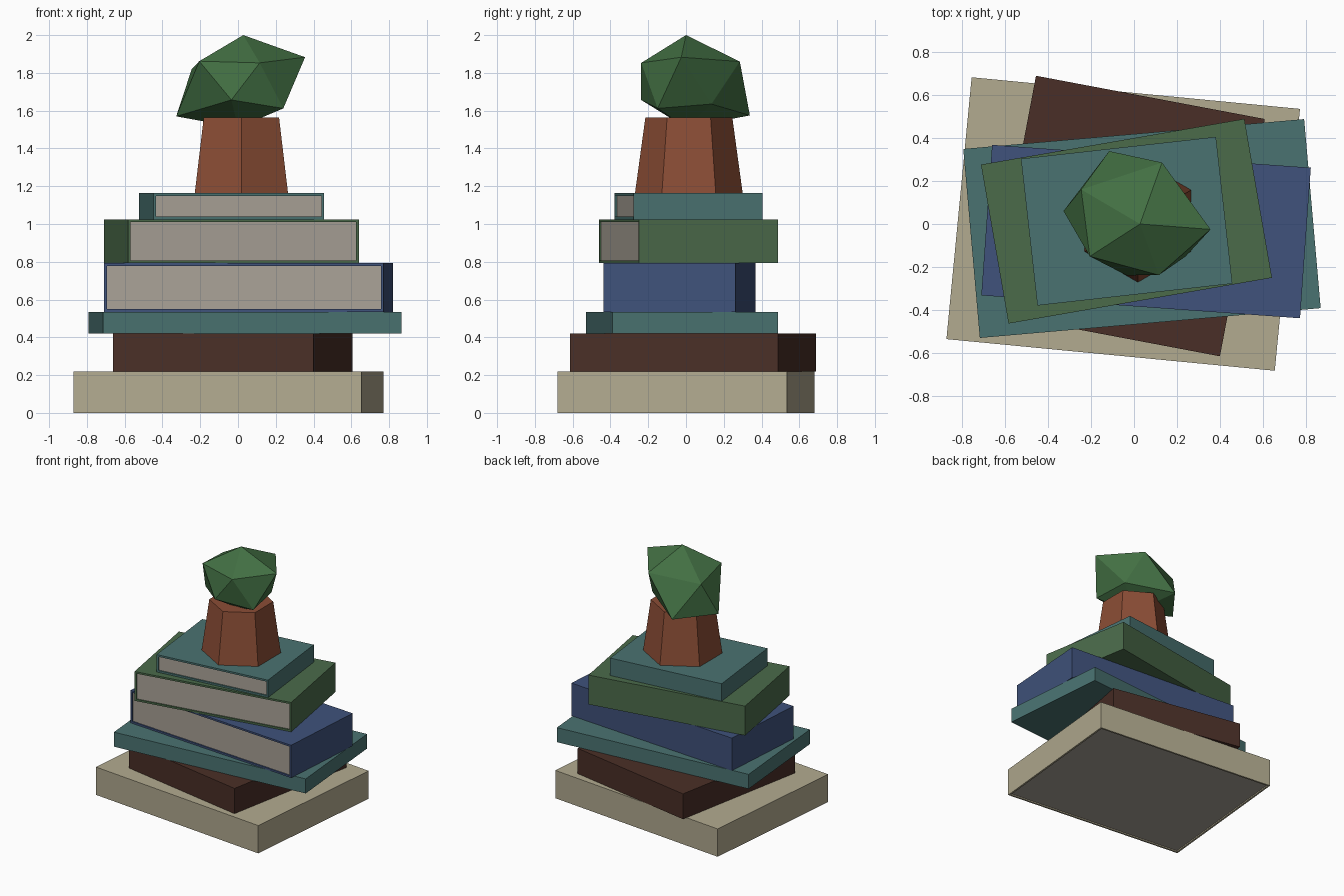
import bpy, bmesh
from math import radians
from mathutils import Matrix, Vector

if "Cube" in bpy.data.objects:
    bpy.data.objects.remove(bpy.data.objects["Cube"])


def material(name, rgb):
    m = bpy.data.materials.new(name)
    m.diffuse_color = (*rgb, 1)
    m.use_nodes = True
    m.node_tree.nodes["Principled BSDF"].inputs["Base Color"].default_value = m.diffuse_color
    return m


def finish(name, bm, *mats):
    bmesh.ops.recalc_face_normals(bm, faces=bm.faces)
    me = bpy.data.meshes.new(name)
    bm.to_mesh(me)
    bm.free()
    ob = bpy.data.objects.new(name, me)
    for m in mats:
        me.materials.append(m)
    bpy.context.collection.objects.link(ob)
    return ob


beige = material("beige", (0.45, 0.41, 0.28))
brown = material("brown", (0.068, 0.028, 0.02))
teal = material("teal", (0.068, 0.17, 0.165))
blue = material("blue", (0.05, 0.085, 0.2))
green = material("green", (0.07, 0.145, 0.068))
paper = material("paper", (0.40, 0.36, 0.31))
clay = material("clay", (0.26, 0.075, 0.036))
leaf = material("leaf", (0.055, 0.16, 0.056))


def book(name, center, width, depth, z0, z1, angle, cover, pages=None):
    """Box with an optional slightly recessed page face on the side facing `pages`."""
    bm = bmesh.new()
    bmesh.ops.create_cube(bm, size=1)
    bmesh.ops.scale(bm, vec=(width, depth, z1 - z0), verts=bm.verts)
    bm.normal_update()
    if pages:
        face = max(bm.faces, key=lambda f: f.normal.dot(Vector(pages)))
        bmesh.ops.inset_individual(bm, faces=[face], thickness=0.02, depth=0)
        bmesh.ops.inset_individual(bm, faces=[face], thickness=0, depth=-0.01)
        face.material_index = 1
    place = Matrix.Translation((*center, (z0 + z1) / 2)) @ Matrix.Rotation(radians(angle), 4, 'Z')
    bm.transform(place)
    finish(name, bm, cover, paper)


# Stack of books, bottom to top
FRONT, DOWN = (0, -1, 0), (0, 0, -1)
book("base_book", (-0.05, 0), 1.53, 1.22, 0, 0.22, -5.5, beige, DOWN)
book("second_book", (-0.028, 0.037), 1.08, 1.12, 0.22, 0.42, -10.7, brown)
book("third_book", (0.037, -0.021), 1.587, 0.88, 0.42, 0.535, 5.0, teal)
book("fourth_book", (0.056, -0.035), 1.482, 0.70, 0.535, 0.793, -4.1, blue, FRONT)
book("fifth_book", (-0.035, 0.013), 1.24, 0.748, 0.793, 1.025, 9.85, green, FRONT)
book("top_book", (-0.034, 0.013), 0.91, 0.685, 1.025, 1.163, 6.4, teal, FRONT)

# Six-sided tapered pot
bm = bmesh.new()
bmesh.ops.create_cone(bm, cap_ends=True, segments=6, radius1=0.285, radius2=0.23, depth=0.402,
                      matrix=Matrix.Translation((0.018, 0.015, 1.364)))
finish("pot", bm, clay)

# Foliage: uneven icosahedron made of two rings and two poles
upper = [(0.355, -0.025, 1.883), (0.13, 0.285, 1.86), (-0.245, 0.16, 1.82),
         (-0.205, -0.15, 1.862), (0.115, -0.237, 1.853)]
lower = [(0.2, 0.135, 1.635), (-0.115, 0.338, 1.575), (-0.327, 0.06, 1.57),
         (-0.035, -0.238, 1.657), (0.24, -0.15, 1.612)]
bm = bmesh.new()
top = bm.verts.new((0.028, 0, 2.0))
bottom = bm.verts.new((0, 0, 1.51))
u = [bm.verts.new(p) for p in upper]
w = [bm.verts.new(p) for p in lower]
for i in range(5):
    j = (i + 1) % 5
    for tri in ((top, u[i], u[j]), (u[i], w[i], u[j]),
                (u[j], w[i], w[j]), (bottom, w[j], w[i])):
        bm.faces.new(tri)
finish("foliage", bm, leaf)
